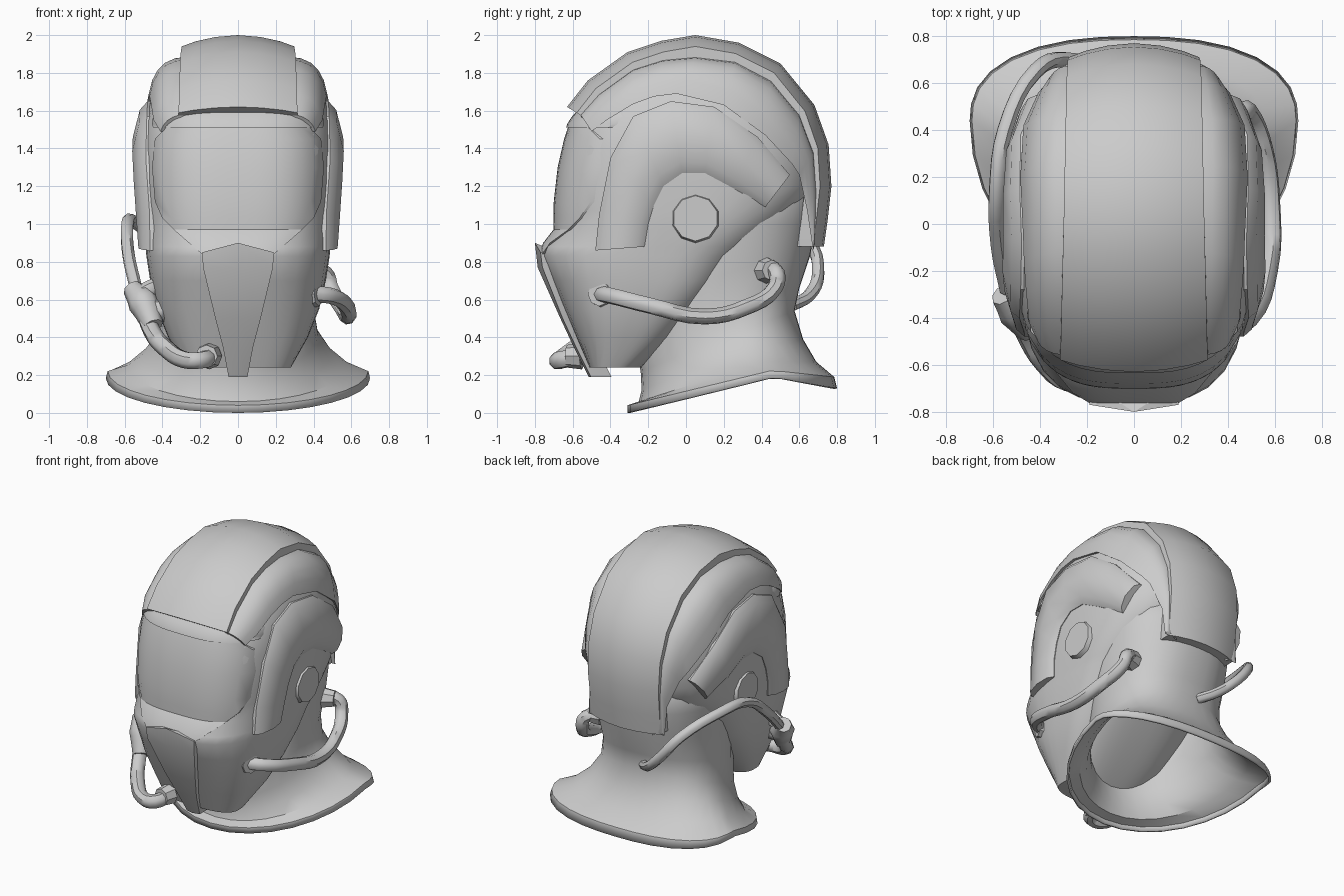
import bpy, bmesh, math
from mathutils import Vector

if "Cube" in bpy.data.objects:
    bpy.data.objects.remove(bpy.data.objects["Cube"])

# Shell sections: z, front y, back y, half width, centre y
SHELL = [(0.24, -0.51, -0.24, 0.28, -0.38), (0.40, -0.58, -0.04, 0.37, -0.28),
         (0.55, -0.645, 0.10, 0.43, -0.22), (0.70, -0.71, 0.24, 0.465, -0.14),
         (0.83, -0.765, 0.35, 0.485, -0.1), (0.88, -0.76, 0.41, 0.49, -0.05),
         (0.97, -0.69, 0.50, 0.505, 0.0), (1.07, -0.69, 0.62, 0.51, 0.0),
         (1.20, -0.685, 0.70, 0.515, 0.0),
         (1.40, -0.65, 0.69, 0.515, 0.0), (1.55, -0.60, 0.63, 0.495, 0.02),
         (1.70, -0.46, 0.53, 0.45, 0.03), (1.80, -0.31, 0.42, 0.385, 0.05),
         (1.86, -0.14, 0.28, 0.28, 0.06), (1.88, -0.04, 0.16, 0.14, 0.06)]
NF, NB = 3.0, 2.8


def section(z):
    z = min(max(z, SHELL[0][0]), SHELL[-1][0])
    for a, b in zip(SHELL, SHELL[1:]):
        if z <= b[0]:
            t = (z - a[0]) / (b[0] - a[0])
            return [p + (q - p) * t for p, q in zip(a, b)][1:]


def half_width(y, z):
    yf, yb, w, c = section(z)
    n, v = (NF, (y - c) / (yf - c)) if y < c else (NB, (y - c) / (yb - c))
    return w * (1 - min(v, 0.98) ** n) ** (1 / n)


def front_y(x, z):
    yf, yb, w, c = section(z)
    return c + (yf - c) * (1 - min(abs(x) / w, 0.98) ** NF) ** (1 / NF)


def oval(yf, yb, w, c, nf, nb, count):
    pts = []
    for i in range(count):
        a = 2 * math.pi * i / count
        s, k = math.sin(a), -math.cos(a)
        n = nf if k < 0 else nb
        r = (abs(s) ** n + abs(k) ** n) ** (-1 / n)
        pts.append((w * s * r, c + k * r * ((c - yf) if k < 0 else (yb - c))))
    return pts


def finish(obj, angle=35):
    bm = bmesh.new()
    bm.from_mesh(obj.data)
    bmesh.ops.recalc_face_normals(bm, faces=bm.faces)
    bm.to_mesh(obj.data)
    bm.free()
    bpy.ops.object.select_all(action='DESELECT')
    obj.select_set(True)
    bpy.context.view_layer.objects.active = obj
    bpy.ops.object.shade_smooth_by_angle(angle=math.radians(angle))
    return obj


def loft(name, rings, cap=True, angle=35):
    bm = bmesh.new()
    vs = [[bm.verts.new(p) for p in r] for r in rings]
    n = len(rings[0])
    for a, b in zip(vs, vs[1:]):
        for i in range(n):
            j = (i + 1) % n
            bm.faces.new((a[i], a[j], b[j], b[i]))
    if cap:
        for r in (vs[0], vs[-1]):
            bmesh.ops.triangulate(bm, faces=[bm.faces.new(r)])
    me = bpy.data.meshes.new(name)
    bm.to_mesh(me)
    bm.free()
    obj = bpy.data.objects.new(name, me)
    bpy.context.collection.objects.link(obj)
    return finish(obj, angle)


def tube(name, pts, radius, taper=None):
    cu = bpy.data.curves.new(name, 'CURVE')
    cu.dimensions = '3D'
    cu.bevel_depth, cu.bevel_resolution = radius, 2
    cu.resolution_u, cu.use_fill_caps = 4, True
    sp = cu.splines.new('BEZIER')
    sp.bezier_points.add(len(pts) - 1)
    for i, (bp, p) in enumerate(zip(sp.bezier_points, pts)):
        bp.co = p
        bp.handle_left_type = bp.handle_right_type = 'AUTO'
        bp.radius = taper[i] if taper else 1
    obj = bpy.data.objects.new(name, cu)
    bpy.context.collection.objects.link(obj)
    bpy.ops.object.select_all(action='DESELECT')
    obj.select_set(True)
    bpy.context.view_layer.objects.active = obj
    bpy.ops.object.convert(target='MESH')
    return finish(bpy.context.object, 45)


def disc(name, loc, axis, r1, r2, depth, sides=10):
    bpy.ops.mesh.primitive_cone_add(vertices=sides, radius1=r1, radius2=r2, depth=depth, location=loc)
    obj = bpy.context.object
    obj.name = name
    obj.rotation_euler = Vector(axis).to_track_quat('Z', 'Y').to_euler()
    return finish(obj)


def face_patch(name, rows, off):
    # Thick plate following the front of the shell
    rings = []
    for z, hw in rows:
        xs = [hw * k / 8 for k in range(-8, 9)]
        rings.append([(x, front_y(x, z) - off, z) for x in xs] +
                     [(x, front_y(x, z) + 0.04, z) for x in reversed(xs)])
    return loft(name, rings)


# Head shell
loft("head_shell", [[(x, y, r[0]) for x, y in oval(*r[1:], NF, NB, 40)] for r in SHELL])

# Neck skirt: front y, back y, half width, centre, z at front / side / back
NECK = [(-0.31, 0.80, 0.70, 0.44, 0.0, 0.19, 0.13), (-0.31, 0.785, 0.69, 0.44, 0.04, 0.225, 0.19),
        (-0.25, 0.69, 0.58, 0.36, 0.06, 0.27, 0.27), (-0.235, 0.62, 0.49, 0.28, 0.12, 0.35, 0.39),
        (-0.24, 0.575, 0.425, 0.22, 0.22, 0.45, 0.54), (-0.27, 0.60, 0.40, 0.2, 0.36, 0.6, 0.66),
        (-0.2, 0.66, 0.42, 0.2, 0.6, 0.8, 0.84), (-0.1, 0.68, 0.44, 0.2, 0.98, 1.0, 1.0),
        (0.0, 0.69, 0.45, 0.25, 1.28, 1.28, 1.28)]
rings = []
for yf, yb, w, c, zf, zm, zb in NECK:
    ring = []
    for x, y in oval(yf, yb, w, c, 2.0, 2.4, 32):
        s = (y - yf) / (yb - yf)
        z = zf + (zm - zf) * s / 0.7 if s < 0.7 else zm + (zb - zm) * (s - 0.7) / 0.3
        ring.append((x, y, z))
    rings.append(ring)
neck = loft("neck_skirt", rings, cap=False)
mod = neck.modifiers.new("thickness", 'SOLIDIFY')
mod.thickness, mod.offset = 0.015, -1

# Crest band over the top, from brow to nape
CREST = [(-0.63, 1.62), (-0.52, 1.76), (-0.31, 1.91), (-0.13, 1.97), (0.05, 2.0), (0.28, 1.96),
         (0.50, 1.85), (0.68, 1.63), (0.755, 1.42), (0.77, 1.2), (0.75, 1.02), (0.73, 0.88)]
rings = []
for i, (y, z) in enumerate(CREST):
    hw = 0.315 - 0.045 * i / (len(CREST) - 1)
    cz = min(1.2, z)
    d = Vector((0, 0.05 - y, cz - z)).normalized()
    ring = []
    for f, drop in [(-1, .14), (-1, .06), (-.75, .033), (-.4, .01), (0, 0),
                    (.4, .01), (.75, .033), (1, .06), (1, .14)]:
        ring.append(Vector((f * hw, y, z)) + d * drop)
    rings.append(ring)
loft("crest_band", rings)

# Visor and brow
face_patch("visor", [(1.51, .38), (1.45, .44), (1.3, .455), (1.12, .44), (1.03, .40),
                     (0.97, .34), (0.90, .26), (0.84, .19)], 0.012)
face_patch("brow", [(1.63, .40), (1.60, .43), (1.57, .45), (1.53, .455), (1.51, .45)], 0.022)

# Snout ridge down the middle of the jaw
loft("snout", [[(-w, y + .12, z), (-w, y + e, z), (0, y, z + p), (w, y + e, z), (w, y + .12, z)]
               for z, w, y, p, e in [(.85, .19, -.80, .05, .03), (.77, .185, -.785, 0, .025),
                                     (.5, .12, -.665, 0, .012), (.35, .08, -.595, 0, .012),
                                     (.19, .05, -.515, 0, .012)]], angle=20)

# Side parts, mirrored: C-shaped ear panel and arched ridge filling up to the crest
OUTER = [(-.48, .86), (-.46, 1.05), (-.4, 1.35), (-.28, 1.57), (-.08, 1.65), (.15, 1.62), (.38, 1.46), (.55, 1.26)]
INNER = [(-.22, .88), (-.2, 1.0), (-.17, 1.1), (-.12, 1.2), (-.02, 1.27), (.1, 1.27), (.25, 1.19), (.42, 1.09)]
ACROSS = [(0, -.05), (0, .015), (.12, .042), (.5, .05), (.85, .035), (1, .005), (1, -.05)]
RIDGE_IN = [(-.56, 1.58), (-.46, 1.69), (-.28, 1.82), (-.12, 1.87), (.05, 1.885), (.26, 1.86),
            (.45, 1.76), (.60, 1.58), (.675, 1.38), (.69, 1.18), (.68, .90)]
RIDGE_OUT = [(-.50, 1.49), (-.42, 1.55), (-.28, 1.635), (-.17, 1.675), (-.05, 1.69), (.2, 1.63),
             (.42, 1.47), (.56, 1.32), (.60, 1.26), (.64, 1.08), (.67, .88)]
for s, side in ((1, "right"), (-1, "left")):
    rings = []
    for o, i in zip(OUTER, INNER):
        ring = []
        for t, off in ACROSS:
            y, z = o[0] + (i[0] - o[0]) * t, o[1] + (i[1] - o[1]) * t
            ring.append((s * (half_width(y, z) + off), y, z))
        rings.append(ring)
    loft("ear_panel_" + side, rings)
    rings = []
    for i, o in zip(RIDGE_IN, RIDGE_OUT):
        wo = max(half_width(*o) + .02, .30)
        a, b, c = Vector((.27, *i)), Vector((max(wo - .03, .29), *i)), Vector((wo, *o))
        ring = [a * (1 - t) ** 2 + b * 2 * t * (1 - t) + c * t * t for t in (0, .2, .4, .6, .8, 1)]
        ring += [c - Vector((.07, 0, 0)), (a + c) / 2 - Vector((.08, 0, .03))]
        rings.append([(s * p.x, p.y, p.z) for p in ring])
    loft("arched_ridge_" + side, rings, angle=40)
    disc("ear_disc_" + side, (s * 0.51, 0.05, 1.03), (s, 0, 0), 0.13, 0.12, 0.03)

# Right hose with end fittings
tube("right_hose", [(.37, -.46, .63), (.49, -.40, .62), (.57, -.2, .57), (.58, .1, .51),
                    (.55, .32, .56), (.49, .47, .66), (.46, .48, .74), (.36, .42, .76)], 0.043)
disc("right_hose_front_fitting", (.39, -.445, .63), (1, -.4, 0), .08, .065, .08, 8)
disc("right_hose_back_fitting", (.41, .44, .755), (1, .4, 0), .07, .055, .08, 8)

# Left hoses: nape to valve, valve to chin
tube("left_back_hose", [(-.06, .56, .57), (-.16, .65, .62), (-.29, .70, .74), (-.42, .65, .90),
                        (-.55, .40, 1.01), (-.585, .15, 1.0), (-.58, -.08, .84), (-.54, -.28, .66)], 0.034)
tube("left_chin_hose", [(-.51, -.34, .60), (-.46, -.46, .44), (-.38, -.59, .34), (-.28, -.67, .28),
                        (-.19, -.665, .28), (-.15, -.55, .30)], 0.047)
disc("chin_fitting", (-.16, -.59, .30), (-.2, -1, 0), .07, .06, .08, 8)

# Valve block on the left cheek
tube("valve_body", [(-.56, -.30, .66), (-.50, -.37, .58), (-.45, -.45, .46)], 0.075, [.7, 1.1, .75])
tube("valve_branch", [(-.54, -.36, .61), (-.47, -.34, .65), (-.40, -.36, .68)], 0.05)
tube("valve_mount", [(-.49, -.38, .55), (-.37, -.40, .54)], 0.06)
